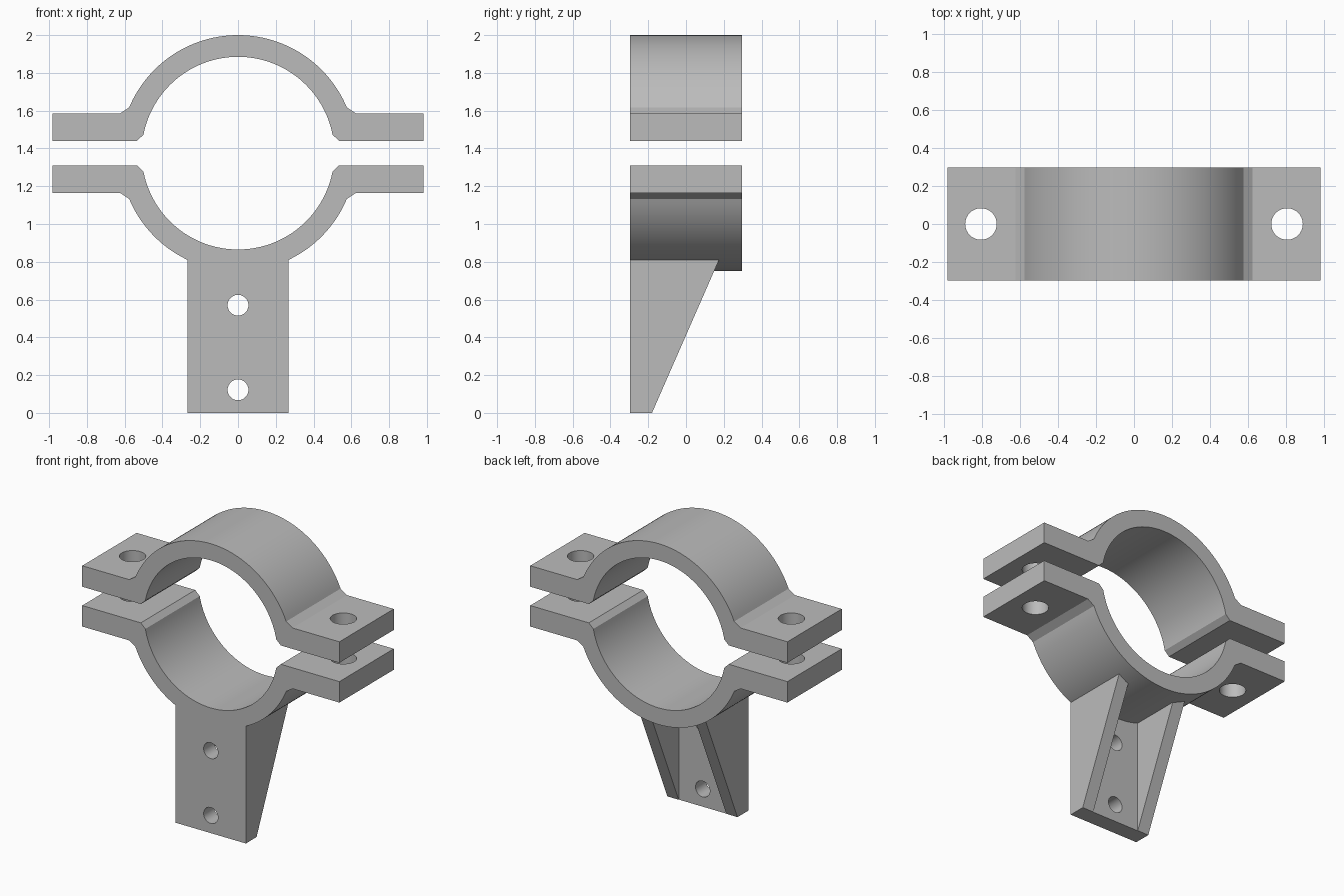
import bpy, bmesh, math
from mathutils import Matrix

cube = bpy.data.objects.get("Cube")
if cube:
    bpy.data.objects.remove(cube, do_unlink=True)

DEPTH = 0.297                  # half depth of the clamp
CENTRE = 1.375                 # height of the pipe axis
OUTER, INNER = 0.625, 0.51

steel = bpy.data.materials.new("grey steel")
steel.use_nodes = True
colour = (0.5, 0.5, 0.5, 1)
steel.diffuse_color = colour
steel.node_tree.nodes["Principled BSDF"].inputs["Base Color"].default_value = colour


def make_object(name, bm):
    bmesh.ops.recalc_face_normals(bm, faces=bm.faces)
    mesh = bpy.data.meshes.new(name)
    bm.to_mesh(mesh)
    bm.free()
    mesh.materials.append(steel)
    obj = bpy.data.objects.new(name, mesh)
    bpy.context.collection.objects.link(obj)
    return obj


def prism(name, points, sweep):
    """Extrude a closed 3D outline along the sweep vector."""
    bm = bmesh.new()
    face = bm.faces.new([bm.verts.new(p) for p in points])
    new = bmesh.ops.extrude_face_region(bm, geom=[face])["geom"]
    bmesh.ops.translate(bm, vec=sweep,
                        verts=[v for v in new if isinstance(v, bmesh.types.BMVert)])
    return make_object(name, bm)


def drill(name, radius, location, along_y=False):
    bm = bmesh.new()
    turn = Matrix.Rotation(math.pi / 2, 4, 'X') if along_y else Matrix()
    bmesh.ops.create_cone(bm, cap_ends=True, segments=40, radius1=radius,
                          radius2=radius, depth=0.5,
                          matrix=Matrix.Translation(location) @ turn)
    return make_object(name, bm)


def combine(target, other, operation):
    mod = target.modifiers.new(operation.lower(), 'BOOLEAN')
    mod.operation, mod.object, mod.solver = operation, other, 'EXACT'
    bpy.context.view_layer.objects.active = target
    bpy.ops.object.modifier_apply(modifier=mod.name)
    bpy.data.objects.remove(other, do_unlink=True)


def arc(radius, height, steps=56):
    """Arc from right to left, starting at the given height above the axis."""
    start = math.asin(height / radius)
    for i in range(steps + 1):
        a = start + (math.pi - 2 * start) * i / steps
        yield radius * math.cos(a), radius * math.sin(a)


def half_clamp(name, side):
    """Half ring with two bolted ears; side is 1 for upper, -1 for lower."""
    ear = [(0.535, 0.065), (0.983, 0.065), (0.983, 0.21), (0.625, 0.21)]
    outline = ear + list(arc(OUTER, 0.242))
    outline += [(-x, z) for x, z in reversed(ear)]
    outline += reversed(list(arc(INNER, 0.098)))
    obj = prism(name, [(x, -DEPTH, CENTRE + side * z) for x, z in outline],
                (0, 2 * DEPTH, 0))
    for x in (-0.806, 0.806):
        combine(obj, drill("bolt_cutter", 0.083, (x, 0, CENTRE + side * 0.14)),
                'DIFFERENCE')
    return obj


upper = half_clamp("upper_clamp", 1)
lower = half_clamp("lower_clamp_bracket", -1)

# Tapered leg, hollowed at the back to leave a plate and two side ribs
leg = prism("leg", [(-0.268, y, z) for y, z in
                    ((-DEPTH, 0), (-0.18, 0), (0.188, 0.84), (-DEPTH, 0.84))],
            (0.536, 0, 0))
pocket = prism("pocket_cutter", [(-0.182, y, z) for y, z in
                                 ((-0.182, -0.1), (0.5, -0.1), (0.5, 1), (-0.182, 1))],
               (0.364, 0, 0))
combine(leg, pocket, 'DIFFERENCE')
combine(lower, leg, 'UNION')

# Mounting holes through the leg plate
for z in (0.122, 0.57):
    combine(lower, drill("screw_cutter", 0.055, (0, -DEPTH, z), True), 'DIFFERENCE')

# Smooth the curved walls, keep the edges crisp
for obj in (upper, lower):
    bpy.ops.object.select_all(action='DESELECT')
    obj.select_set(True)
    bpy.context.view_layer.objects.active = obj
    bpy.ops.object.shade_smooth_by_angle(angle=math.radians(20))
